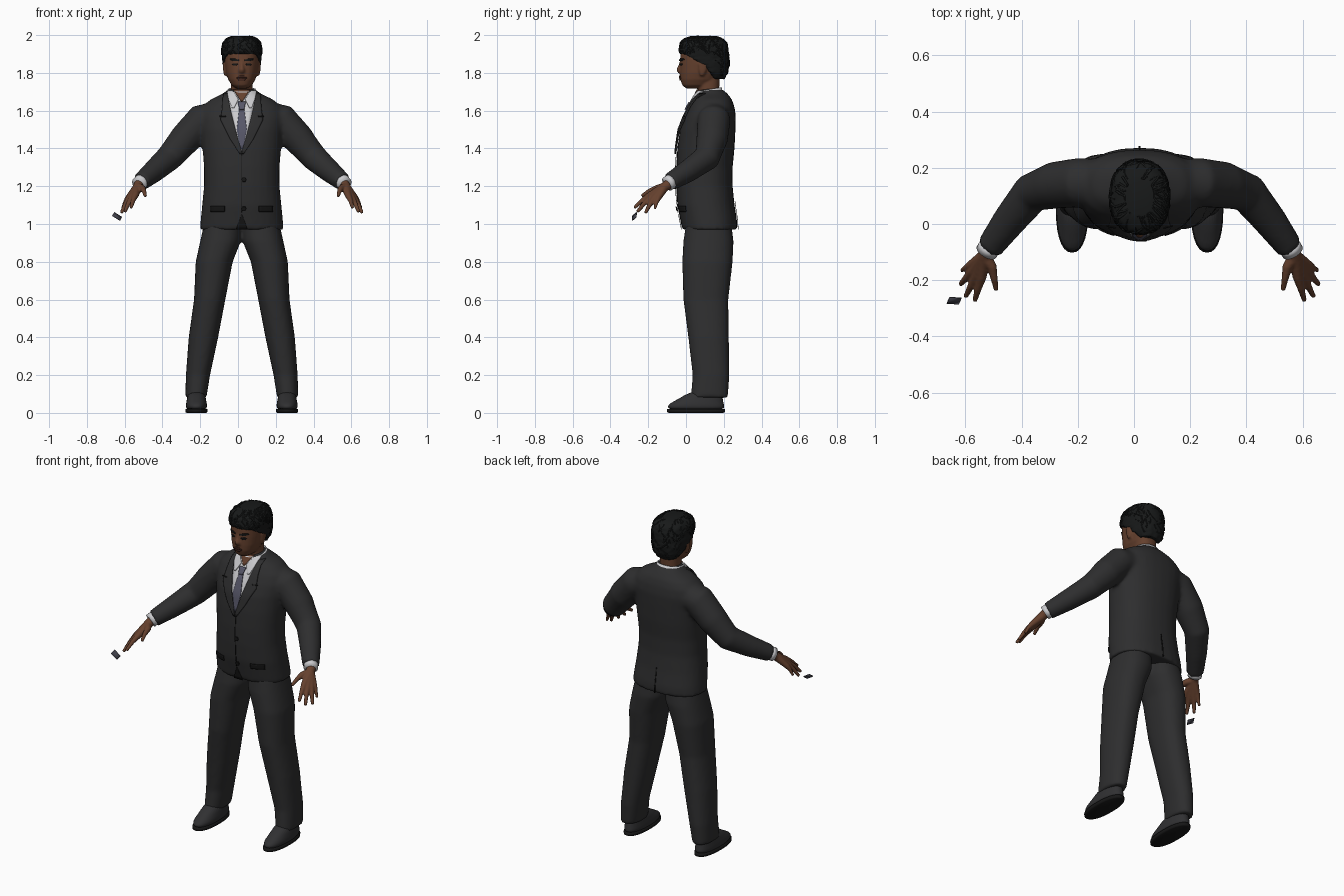
import bpy, bmesh, math, random
from mathutils import Vector

random.seed(4)
CENTRE = 0.02          # the figure stands slightly off the world centre
old = bpy.data.objects.get("Cube")
if old:
    bpy.data.objects.remove(old)


def material(name, r, g, b):
    m = bpy.data.materials.new(name)
    m.use_nodes = True
    m.diffuse_color = (r, g, b, 1)
    node = m.node_tree.nodes["Principled BSDF"]
    node.inputs["Base Color"].default_value = (r, g, b, 1)
    node.inputs["Roughness"].default_value = 0.8
    return m


SUIT = material("charcoal cloth", .027, .027, .028)
TRIM = material("black trim", .008, .008, .008)
SHOE = material("dark leather", .03, .03, .032)
SHIRT = material("white shirt", .6, .6, .62)
TIE = material("slate tie", .095, .095, .14)
SKIN = material("brown skin", .13, .052, .027)
LIP = material("lip brown", .075, .027, .018)
HAIR = material("black hair", .009, .010, .010)
PLATE = material("grey plate", .05, .05, .065)


def finish(name, bm, mat, levels=0, voxel=0, smooth=4, thick=0):
    """Turn a bmesh into a shaded object with its modifiers."""
    bmesh.ops.recalc_face_normals(bm, faces=bm.faces)
    for f in bm.faces:
        f.smooth = True
    mesh = bpy.data.meshes.new(name)
    bm.to_mesh(mesh)
    bm.free()
    mesh.materials.append(mat)
    ob = bpy.data.objects.new(name, mesh)
    ob.location.x = CENTRE
    bpy.context.collection.objects.link(ob)
    if thick:
        mod = ob.modifiers.new("thickness", 'SOLIDIFY')
        mod.thickness, mod.offset = thick, 0
    if levels:
        mod = ob.modifiers.new("round", 'SUBSURF')
        mod.levels = mod.render_levels = levels
    if voxel:
        mod = ob.modifiers.new("blend", 'REMESH')
        mod.mode, mod.voxel_size, mod.use_smooth_shade = 'VOXEL', voxel, True
        mod = ob.modifiers.new("soften", 'SMOOTH')
        mod.factor, mod.iterations = .5, smooth
    return ob


def loft(name, mat, bodies, caps=True, **opts):
    """Skin one or more lists of rings into a single object."""
    bm = bmesh.new()
    for rings in bodies:
        loops = [[bm.verts.new(p) for p in ring] for ring in rings]
        n = len(loops[0])
        for a, b in zip(loops, loops[1:]):
            for i in range(n):
                j = (i + 1) % n
                bm.faces.new((a[i], a[j], b[j], b[i]))
        if caps:
            bm.faces.new(loops[0])
            bm.faces.new(loops[-1])
    return finish(name, bm, mat, **opts)


def at(rows, z):
    """Front y, back y, half width and x centre of a stack at height z."""
    z = min(max(z, rows[0][0]), rows[-1][0])
    for a, b in zip(rows, rows[1:]):
        if z <= b[0]:
            t = (z - a[0]) / (b[0] - a[0])
            return [p + (q - p) * t for p, q in zip(a[1:], b[1:])]


def surface(rows, z, ang, n=2.3):
    front, back, half, cx = at(rows, z)
    c, s = math.cos(ang), math.sin(ang)
    x = cx + half * math.copysign(abs(c) ** (2 / n), c)
    y = (front + back) / 2 + (back - front) / 2 * math.copysign(abs(s) ** (2 / n), s)
    return Vector((x, y, z))


def stack(rows, seg=28):
    return [[surface(rows, r[0], math.tau * i / seg) for i in range(seg)] for r in rows]


def centred(rows, cx=0):
    return [r + (cx,) for r in rows]


def tube(pts, side=1, seg=12):
    """Rings round a path of (x, y, z, radius)."""
    path = [Vector((p[0] * side, p[1], p[2])) for p in pts]
    rings = []
    for i, p in enumerate(path):
        tangent = path[min(i + 1, len(path) - 1)] - path[max(i - 1, 0)]
        q = tangent.to_track_quat('Z', 'Y')
        rings.append([p + q @ Vector((math.cos(a), math.sin(a), 0)) * pts[i][3]
                      for a in (math.tau * k / seg for k in range(seg))])
    return rings


def patch(name, mat, rows, spans, lift, side=1, facing=-1, thick=.005, n=2.3):
    """Thin plate following a stack; spans are (z, x from, x to)."""
    bm = bmesh.new()
    grid, across = [], 6
    for a, b in zip(spans, spans[1:]):
        for k in range(5 if b is spans[-1] else 4):
            z, x0, x1 = (p + (q - p) * k / 4 for p, q in zip(a, b))
            front, back, half, cx = at(rows, z)
            line = []
            for i in range(across + 1):
                x = side * (x0 + (x1 - x0) * i / across)
                bulge = max(0, 1 - abs(x / half) ** n) ** (1 / n)
                y = (front + back) / 2 + facing * ((back - front) / 2 * bulge + lift)
                line.append(bm.verts.new((x, y, z)))
            grid.append(line)
    for a, b in zip(grid, grid[1:]):
        for i in range(across):
            bm.faces.new((a[i], a[i + 1], b[i + 1], b[i]))
    return finish(name, bm, mat, thick=thick)


# Jacket: body and sleeves blended into one cloth surface
BODY = centred([(.97, -.02, .272, .222), (1.02, -.03, .27, .218), (1.1, -.046, .257, .21),
                (1.2, -.052, .247, .2), (1.3, -.052, .247, .2), (1.4, -.046, .257, .208),
                (1.5, -.032, .262, .216), (1.57, -.006, .264, .225), (1.62, .018, .257, .21),
                (1.66, .042, .243, .165), (1.69, .058, .22, .1), (1.715, .07, .19, .07)])
ARM = [(.13, .15, 1.57, .08), (.21, .148, 1.55, .088), (.30, .138, 1.45, .084),
       (.385, .11, 1.35, .071), (.465, .01, 1.28, .06), (.535, -.085, 1.222, .048)]
loft("jacket", SUIT, [stack(BODY)] + [tube(ARM, s, 20) for s in (1, -1)], voxel=.012, smooth=5)

# Trousers: two legs joined at the hip
LEG = [(.08, .025, .222, .056, .243), (.2, .035, .23, .064, .232), (.4, .012, .227, .078, .203),
       (.6, -.014, .224, .083, .17), (.8, -.02, .247, .098, .146), (.91, -.014, .252, .108, .112),
       (1.0, 0, .24, .1, .1)]
legs = [stack([r[:4] + (r[4] * s,) for r in LEG]) for s in (1, -1)]
loft("trousers", SUIT, legs, voxel=.012, smooth=4)

# Shirt, tie and jacket front details
patch("shirt_front", SHIRT, BODY, [(1.385, -.002, .002), (1.54, -.045, .045), (1.62, -.062, .062),
                                   (1.70, -.076, .076)], .004)
patch("tie_blade", TIE, BODY, [(1.395, -.006, .006), (1.5, -.027, .027), (1.61, -.013, .013)], .009)
patch("tie_knot", TIE, BODY, [(1.605, -.012, .012), (1.645, -.021, .021)], .014, thick=.009)
patch("throat", SKIN, BODY, [(1.65, -.004, .004), (1.71, -.045, .045)], .009)
patch("front_edge", TRIM, BODY, [(1.06, -.002, .002), (1.38, -.002, .002)], .004, thick=.003)
patch("front_gap", TRIM, BODY, [(.972, -.03, .03), (1.05, -.002, .002)], .004, thick=.003)
patch("back_vent", TRIM, BODY, [(.972, -.004, .004), (1.12, -.002, .002)], .004, facing=1, thick=.003)
for z in (1.235, 1.08):
    patch("jacket_button", TRIM, BODY, [(z - .012, .005, .018), (z, -.002, .024), (z + .012, .005, .018)], .008)
for s, word in ((1, "left"), (-1, "right")):
    patch(word + "_lapel", SUIT, BODY, [(1.37, -.004, .01), (1.45, .02, .062), (1.55, .046, .112),
                                        (1.6, .058, .105), (1.69, .076, .097)], .01, s, thick=.008)
    patch(word + "_lapel_notch", TRIM, BODY, [(1.568, .085, .118), (1.573, .085, .118)], .015, s, thick=.003)
    patch(word + "_collar_point", SHIRT, BODY, [(1.615, .04, .052), (1.66, .018, .07),
                                                (1.705, .048, .078)], .012, s)
    patch(word + "_pocket_flap", TRIM, BODY, [(1.065, .09, .165), (1.095, .09, .165)], .005, s)

# Shirt collar, dipping towards the front
COLLAR = centred([(1.665, .048, .196, .08), (1.712, .052, .186, .071)])
band = stack(COLLAR)
for ring in band:
    for p in ring:
        p.z += (p.y - .12) * .17
loft("shirt_collar", SHIRT, [band], caps=False, thick=.006)

# Neck, head and nose blended together
NECK = centred([(1.62, .075, .18, .055), (1.7, .065, .175, .057), (1.8, .06, .18, .06)])
HEAD = centred([(1.718, .0, .09, .03), (1.735, -.02, .13, .054), (1.765, -.03, .165, .072),
                (1.8, -.032, .19, .083), (1.85, -.032, .205, .09), (1.9, -.03, .21, .094),
                (1.95, -.012, .205, .085), (1.98, .03, .17, .06)])
NOSE = centred([(1.79, -.028, .02, .01), (1.803, -.046, .02, .02), (1.818, -.051, .02, .019),
                (1.84, -.041, .02, .012), (1.87, -.03, .02, .012)])
ears = [stack(centred([(1.785, .075, .095, .007), (1.815, .066, .11, .012), (1.85, .062, .118, .014),
                       (1.866, .075, .11, .01)], s * .087), 16) for s in (1, -1)]
loft("head", SKIN, [stack(HEAD), stack(NECK), stack(NOSE, 16)] + ears, voxel=.006, smooth=3)

# Face details
patch("lower_lip", LIP, HEAD, [(1.76, -.014, .014), (1.772, -.027, .027)], .003)
patch("upper_lip", LIP, HEAD, [(1.774, -.028, .028), (1.785, -.012, .012)], .004)
for s, word in ((1, "left"), (-1, "right")):
    patch(word + "_eye", TRIM, HEAD, [(1.838, .028, .044), (1.845, .02, .052), (1.851, .027, .045)], .002, s, thick=.003)
    patch(word + "_eyebrow", HAIR, HEAD, [(1.863, .014, .045), (1.87, .016, .062), (1.875, .035, .06)], .003, s)

# Hair: a tousled cap with a shaped hairline
CROWN = centred([(1.765, .09, .2, .06), (1.8, .03, .22, .09), (1.85, -.02, .23, .102),
                 (1.92, -.037, .225, .107), (1.96, -.03, .215, .1), (1.98, -.012, .197, .084),
                 (1.994, .03, .16, .05)])
HAIRLINE = [(-.1, 1.905), (.0, 1.9), (.05, 1.868), (.1, 1.842), (.15, 1.77), (.3, 1.765)]


def hairline(y):
    return at(HAIRLINE, y)[0]


cap = []
for k in range(30):
    z = 1.765 + .229 * k / 29
    ring = [surface(CROWN, z, math.tau * i / 56) for i in range(56)]
    for p in ring:
        p.z = max(p.z, hairline(p.y))
        p += Vector([random.uniform(-.003, .003) for _ in range(3)])
    cap.append(ring)
loft("hair_cap", HAIR, [cap])

# Loose locks lying over the cap
locks = bpy.data.curves.new("hair_locks", 'CURVE')
locks.dimensions, locks.bevel_depth, locks.bevel_resolution = '3D', .0045, 1
for _ in range(150):
    ang, turn = random.uniform(0, math.tau), random.uniform(-.5, .5)
    low = 1.78 if math.sin(ang) > .5 else 1.89
    z0 = random.uniform(low, 1.985)
    spline = locks.splines.new('POLY')
    spline.points.add(5)
    for i, pt in enumerate(spline.points):
        p = surface(CROWN, min(z0 + .008 * i, 1.993), ang + turn * i / 5)
        p.z = max(p.z, hairline(p.y) + .004)
        pt.co = (*p, 1)
        pt.radius = 1 - .12 * i
locks.materials.append(HAIR)
lock_object = bpy.data.objects.new("hair_locks", locks)
lock_object.location.x = CENTRE
bpy.context.collection.objects.link(lock_object)

# Hands, cuffs and shoes on both sides
FINGERS = [((.525, -.155, 1.188), (.51, -.235, 1.148)), ((.563, -.19, 1.153), (.587, -.274, 1.085)),
           ((.582, -.185, 1.14), (.619, -.258, 1.064)), ((.597, -.17, 1.133), (.638, -.215, 1.058)),
           ((.605, -.148, 1.135), (.633, -.165, 1.08))]
SHOE_ROWS = [(.015, -.09, .2, .05), (.03, -.1, .205, .056), (.05, -.09, .2, .056),
             (.07, -.045, .195, .05), (.12, .03, .19, .045)]
SOLE = [(0, -.09, .198, .052), (.004, -.1, .206, .058), (.02, -.102, .207, .058)]
for s, word in ((1, "left"), (-1, "right")):
    digits = []
    for k, (knuckle, tip) in enumerate(FINGERS):
        r = .0125 if k < 4 else .0105
        mid = [(a + b) / 2 for a, b in zip(knuckle, tip)]
        mid[2] += .006
        digits.append(tube([(.54, -.085, 1.215, .028), (.552, -.115, 1.195, .025), (*knuckle, r * 1.45),
                            (*mid, r), (*tip, r * .7)], s))
    loft(word + "_hand", SKIN, digits, voxel=.005, smooth=2)
    loft(word + "_shirt_cuff", SHIRT, [tube([(.53, -.075, 1.228, .04), (.545, -.1, 1.212, .04)], s, 20)])
    loft(word + "_shoe", SHOE, [stack(centred(SHOE_ROWS, s * .24))], levels=1)
    loft(word + "_sole", TRIM, [stack(centred(SOLE, s * .24))])

# Small loose plate by the right hand
bm = bmesh.new()
mid, along, wide = Vector((-.66, -.273, 1.04)), Vector((.021, -.001, -.013)), Vector((.005, .011, .009))
bm.faces.new([bm.verts.new(mid + along * a + wide * b) for a, b in ((-1, -1), (1, -1), (1, 1), (-1, 1))])
finish("loose_plate", bm, PLATE, thick=.004)
